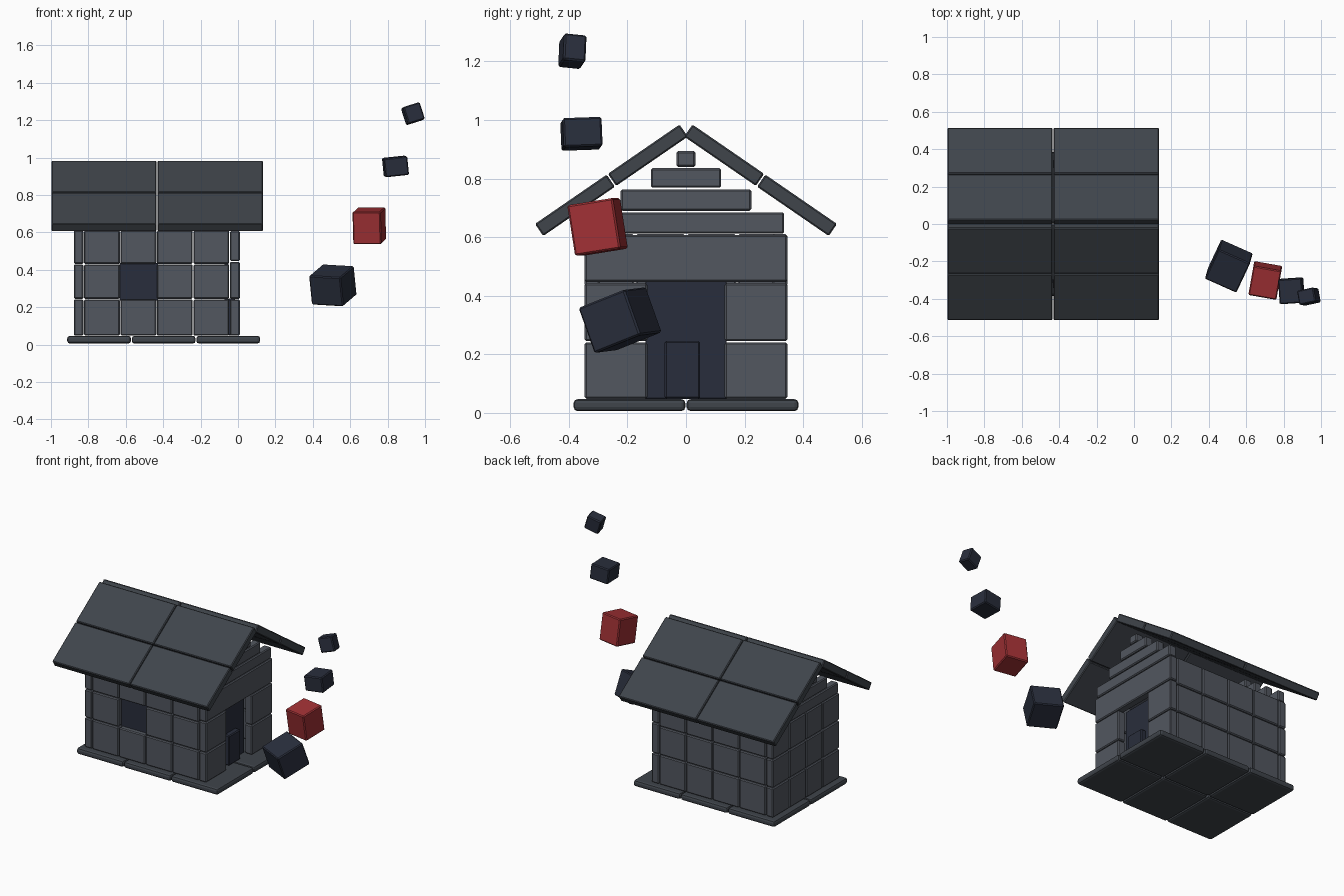
import bpy
from math import radians, sin, cos

if "Cube" in bpy.data.objects:
    bpy.data.objects.remove(bpy.data.objects["Cube"])


def material(name, rgb):
    m = bpy.data.materials.new(name)
    m.diffuse_color = (*rgb, 1)
    m.use_nodes = True
    m.node_tree.nodes["Principled BSDF"].inputs["Base Color"].default_value = m.diffuse_color
    return m


STONE = material("wall_grey", (0.085, 0.095, 0.115))
ROOF = material("roof_grey", (0.05, 0.058, 0.07))
NAVY = material("navy", (0.022, 0.027, 0.045))
RED = material("red", (0.35, 0.03, 0.035))


def block(name, centre, size, mat, rot=(0, 0, 0), bevel=0.006, segments=1):
    """Box with softened edges; rotation in degrees."""
    bpy.ops.mesh.primitive_cube_add(size=1, location=centre)
    ob = bpy.context.object
    ob.name = name
    ob.scale = size
    bpy.ops.object.transform_apply(location=False, rotation=False, scale=True)
    ob.rotation_euler = [radians(a) for a in rot]
    ob.data.materials.append(mat)
    mod = ob.modifiers.new("edges", 'BEVEL')
    mod.width = bevel
    mod.segments = segments
    return ob


def span(name, x, y, z, mat, gap=0.004, **kw):
    """Block given by its limits, with a thin joint around it."""
    lim = (x, y, z)
    return block(name, [(a + b) / 2 for a, b in lim],
                 [b - a - gap for a, b in lim], mat, **kw)


# foundation slabs
for i in range(3):
    for j in range(2):
        x, y = -0.915 + i * 0.345, -0.386 + j * 0.386
        span("foundation_slab", (x, x + 0.345), (y, y + 0.386), (0.004, 0.049),
             ROOF, bevel=0.014, segments=2)

ROWS = [(0.046, 0.243), (0.243, 0.43), (0.43, 0.612)]
T = 0.056  # wall thickness

# long walls, window opening in the front one
for side in (-1, 1):
    y = sorted((side * 0.348, side * (0.348 - T)))
    for r, z in enumerate(ROWS):
        for c in range(4):
            x = -0.825 + c * 0.195
            if side == -1 and r == 1 and c == 1:
                continue
            span("long_wall_block", (x, x + 0.195), y, z, STONE)
span("window_pane", (-0.635, -0.425), (-0.315, -0.295), (0.235, 0.438), NAVY, bevel=0.002)

# left end wall
for z in ROWS:
    for c in range(4):
        y = -0.348 + c * 0.174
        span("left_wall_block", (-0.88, -0.825), (y, y + 0.174), z, STONE)

# right end wall with doorway and lintel
RX = (-0.045, 0.012)
for s in (-1, 1):
    for z in ((0.046, 0.243), (0.243, 0.445)):
        span("door_side_block", RX, sorted((s * 0.13, s * 0.348)), z, STONE)
span("door_lintel", RX, (-0.348, 0.348), (0.445, 0.61), STONE)
span("door_panel", (-0.075, -0.05), (-0.14, 0.14), (0.046, 0.452), NAVY, bevel=0.002)
span("doorway_block", (-0.055, -0.012), (-0.075, 0.05), (0.046, 0.248), NAVY)

# stepped gables on both ends
for x in ((-0.88, -0.825), RX):
    for half, z in ((0.337, (0.61, 0.687)), (0.225, (0.688, 0.765)),
                    (0.122, (0.767, 0.838)), (0.034, (0.838, 0.896))):
        span("gable_plank", x, (-half, half), z, STONE)

# roof panels, two per slope and bay
A, LEN, THICK = radians(34.5), 0.302, 0.05
for s in (-1, 1):
    for k in range(2):
        d = LEN * (k + 0.5)
        y = 0.02 + d * cos(A) - THICK / 2 * sin(A)
        z = 0.986 - d * sin(A) - THICK / 2 * cos(A)
        for x0, x1 in ((-1.0, -0.433), (-0.433, 0.136)):
            block("roof_panel", ((x0 + x1) / 2, s * y, z),
                  (x1 - x0 - 0.004, LEN - 0.005, THICK), ROOF,
                  rot=(-s * 34.5, 0, 0), bevel=0.005)

# floating cubes rising beside the door
for name, c, size, rot, mat in (
        ("floating_cube_large", (0.507, -0.225, 0.317), (0.185, 0.185, 0.165), (20, 3, -24), NAVY),
        ("floating_cube_red", (0.702, -0.302, 0.635), (0.152, 0.16, 0.175), (9, 0, -10), RED),
        ("floating_cube_small", (0.842, -0.357, 0.953), (0.127, 0.133, 0.1), (2, -6, 4), NAVY),
        ("floating_cube_tiny", (0.935, -0.388, 1.235), (0.094, 0.078, 0.095), (-6, -17, 12), NAVY)):
    block(name, c, size, mat, rot)
